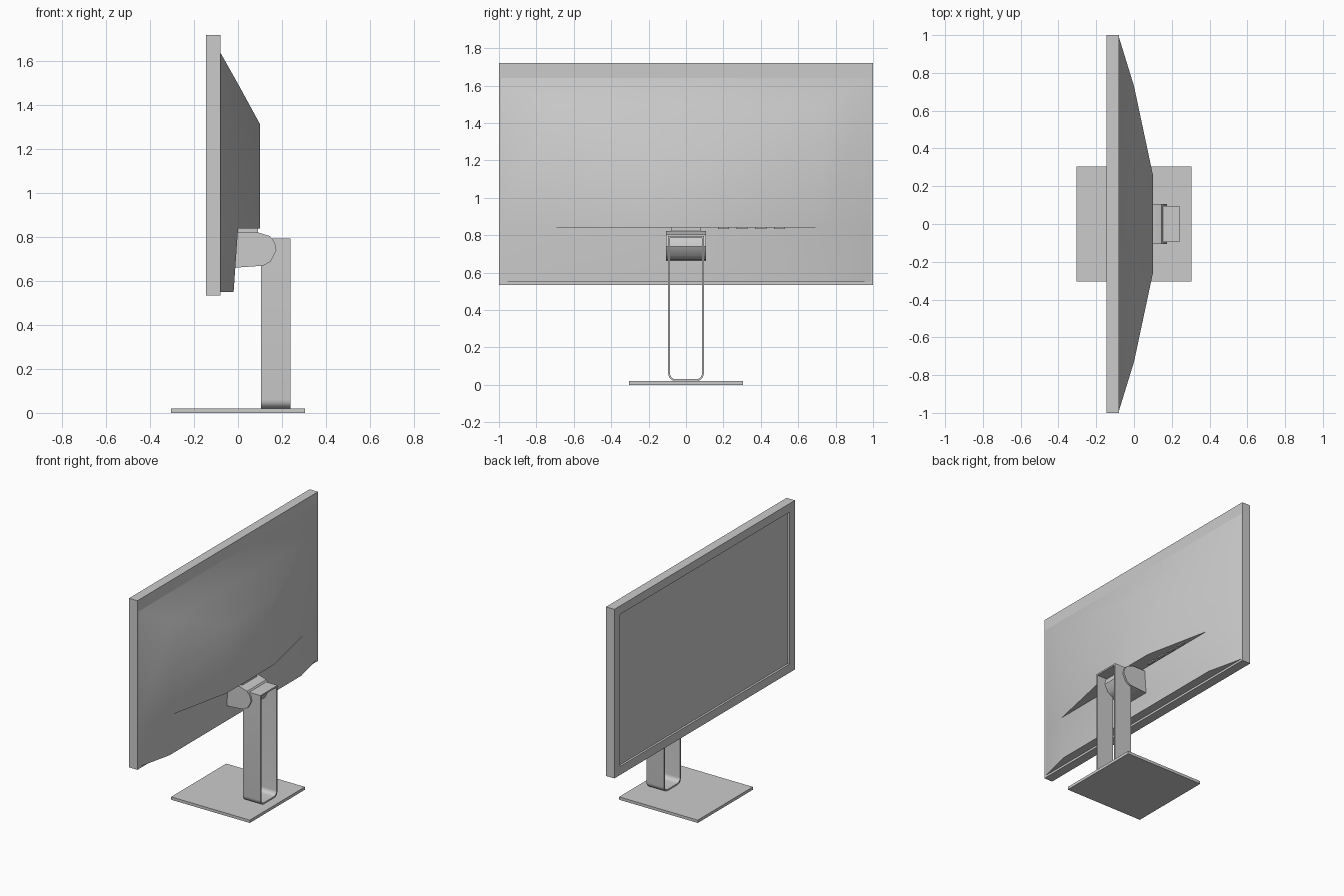
import bpy, math

cube = bpy.data.objects.get("Cube")
if cube:
    bpy.data.objects.remove(cube, do_unlink=True)

GREY = (0.6, 0.6, 0.6, 1)
mat = bpy.data.materials.new("matte_grey")
mat.diffuse_color = GREY
mat.use_nodes = True
mat.node_tree.nodes["Principled BSDF"].inputs["Base Color"].default_value = GREY


def make(name, verts, faces, angle=None):
    mesh = bpy.data.meshes.new(name)
    mesh.from_pydata(verts, [], faces)
    mesh.materials.append(mat)
    ob = bpy.data.objects.new(name, mesh)
    bpy.context.collection.objects.link(ob)
    bpy.ops.object.select_all(action='DESELECT')
    ob.select_set(True)
    bpy.context.view_layer.objects.active = ob
    bpy.ops.object.mode_set(mode='EDIT')
    bpy.ops.mesh.select_all(action='SELECT')
    bpy.ops.mesh.remove_doubles(threshold=0.0001)
    bpy.ops.mesh.normals_make_consistent(inside=False)
    bpy.ops.object.mode_set(mode='OBJECT')
    if angle:
        bpy.ops.object.shade_smooth_by_angle(angle=math.radians(angle))
    return ob


def bands(count, rings, closed=True):
    """Quads joining consecutive rings of points."""
    steps = count if closed else count - 1
    return [(r * count + i, r * count + (i + 1) % count,
             (r + 1) * count + (i + 1) % count, (r + 1) * count + i)
            for r in range(rings - 1) for i in range(steps)]


def box(name, x0, x1, y0, y1, z0, z1):
    verts = [(x, y, z) for z in (z0, z1)
             for x, y in ((x0, y0), (x1, y0), (x1, y1), (x0, y1))]
    return make(name, verts, bands(4, 2) + [(0, 1, 2, 3), (4, 5, 6, 7)])


def rect(x, inset):
    y, lo, hi = 1 - inset, 0.535 + inset, 1.72 - inset
    return [(x, -y, lo), (x, y, lo), (x, y, hi), (x, -y, hi)]


# Frame with a recessed display on the -x side
BACK, FRONT, SCREEN = -0.08, -0.145, -0.13
rings = rect(BACK, 0) + rect(FRONT, 0) + rect(FRONT, 0.06) + rect(SCREEN, 0.06)
make("screen_frame", rings, bands(4, 4) + [(0, 1, 2, 3)])
make("display", rect(SCREEN, 0.06), [(3, 2, 1, 0)])

# Tapered rear housing: nested arches from the rim out to the flat centre
LEDGE = 0.84
levels = [(BACK, 0.99, 1.64), (0.0, 0.73, 1.498), (0.1, 0.26, 1.315)]
verts = []
for x, y, top in levels:
    verts += [(x, -y, LEDGE), (x, -y, top), (x, y, top), (x, y, LEDGE)]
faces = bands(4, 3, closed=False) + [(8, 9, 10, 11), (4, 8, 11, 7)]
# Lower housing below the ledge
n = len(verts)
for x, y, z in ((BACK, 0.99, LEDGE), (0.0, 0.73, LEDGE),
                (-0.02, 0.73, 0.55), (BACK, 0.99, 0.55)):
    verts += [(x, -y, z), (x, y, z)]
faces += [(n + 2, n + 3, n + 5, n + 4), (n + 4, n + 5, n + 7, n + 6)]
faces += [(n + s, n + 2 + s, n + 4 + s, n + 6 + s) for s in (0, 1)]
make("rear_housing", verts, faces, angle=35)

# Sockets under the ledge
for i in range(4):
    y = 0.17 + 0.1 * i
    box(f"socket_{i + 1}", 0.012, 0.03, y, y + 0.06, LEDGE - 0.008, LEDGE + 0.002)

# Tilt hinge: rounded side profile extruded across
profile = [(-0.03, 0.66), (0.115, 0.67), (0.15, 0.69), (0.175, 0.74),
           (0.168, 0.775), (0.145, 0.805), (0.09, 0.822), (-0.03, 0.822)]
k = len(profile)
verts = [(x, y, z) for y in (-0.107, 0.107) for x, z in profile]
make("tilt_hinge", verts,
     bands(k, 2) + [tuple(range(k)), tuple(range(k, 2 * k))], angle=35)
box("hinge_mount", -0.02, 0.09, -0.08, 0.08, 0.81, LEDGE)


# Stand: hollow upright loop with rounded lower corners
def loop(inset, x):
    half, low, high, r = 0.095 - inset, 0.02 + inset, 0.795 - inset, 0.04 - inset
    pts = [(x, -half, high)]
    for side, start in ((-1, 180), (1, 270)):
        for s in range(7):
            a = math.radians(start + 15 * s)
            pts.append((x, side * (half - r) + r * math.cos(a),
                        low + r + r * math.sin(a)))
    return pts + [(x, half, high)]


outer, inner = 0.0, 0.01
verts = (loop(outer, 0.105) + loop(outer, 0.24) + loop(inner, 0.24)
         + loop(inner, 0.105) + loop(outer, 0.105))
make("stand_loop", verts, bands(len(verts) // 5, 5), angle=35)

# Flat base plate
box("base_plate", -0.305, 0.305, -0.305, 0.305, 0.0, 0.02)
